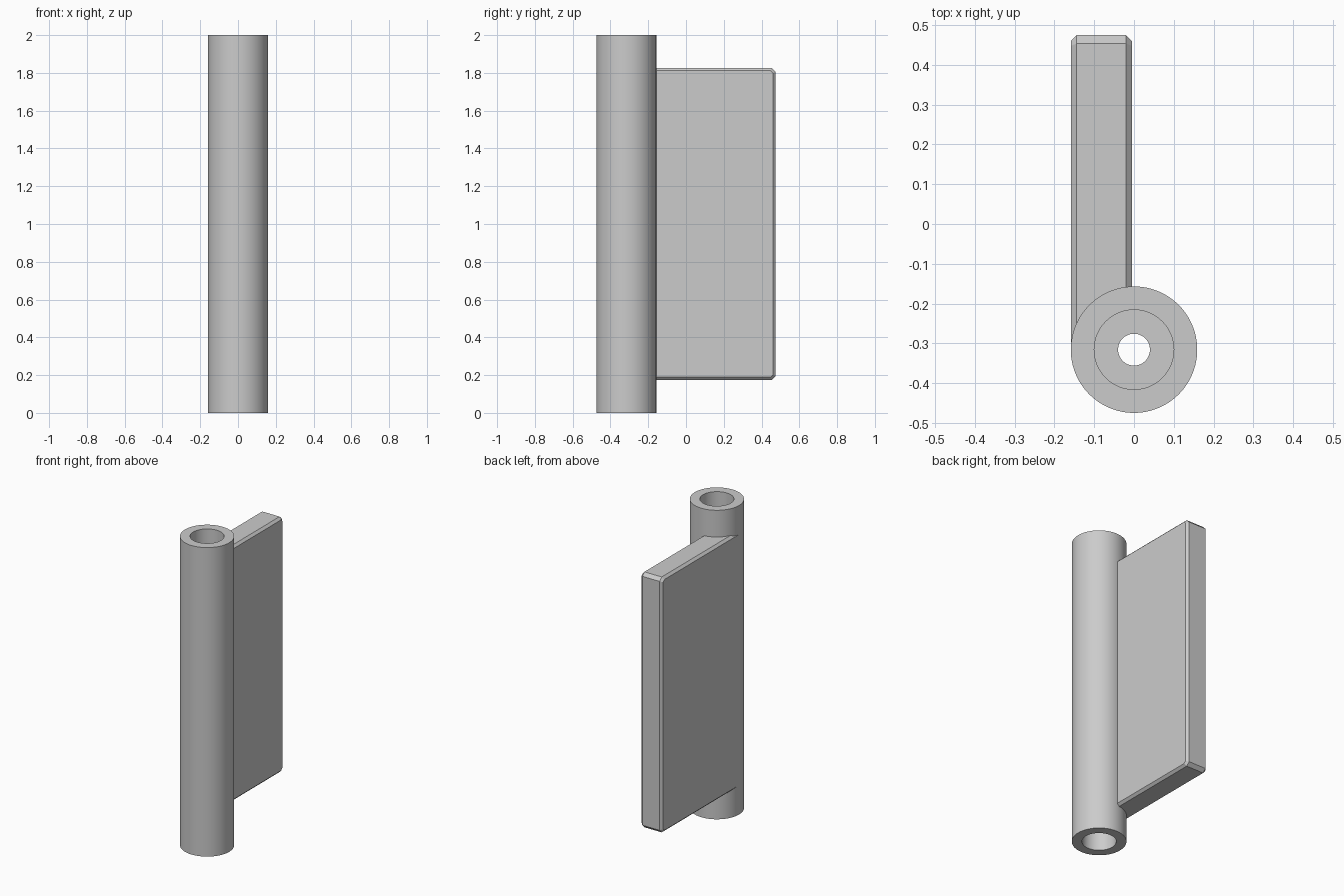
import bpy, bmesh
from math import cos, sin, tau

old = bpy.data.objects.get("Cube")
if old:
    bpy.data.objects.remove(old, do_unlink=True)

CY = -0.316          # pivot axis position
R_OUT, R_BORE, R_HOLE = 0.159, 0.1, 0.04
SEGMENTS = 96

grey = bpy.data.materials.new("plain grey")
grey.use_nodes = True
grey.diffuse_color = (0.6, 0.6, 0.6, 1)
grey.node_tree.nodes["Principled BSDF"].inputs["Base Color"].default_value = grey.diffuse_color


def make_object(name, bm):
    bmesh.ops.recalc_face_normals(bm, faces=bm.faces)
    mesh = bpy.data.meshes.new(name)
    bm.to_mesh(mesh)
    bm.free()
    mesh.materials.append(grey)
    obj = bpy.data.objects.new(name, mesh)
    bpy.context.collection.objects.link(obj)
    return obj


def lathe(name, profile):
    """Closed (radius, z) loop revolved about the pivot axis."""
    bm = bmesh.new()
    rings = [[bm.verts.new((r * cos(tau * i / SEGMENTS), CY + r * sin(tau * i / SEGMENTS), z))
              for i in range(SEGMENTS)] for r, z in profile]
    for a, b in zip(rings, rings[1:] + rings[:1]):
        for i in range(SEGMENTS):
            j = (i + 1) % SEGMENTS
            bm.faces.new((a[i], a[j], b[j], b[i]))
    return make_object(name, bm)


# Knuckle tube: wide bores from both ends, narrow pin hole through the middle web
barrel = lathe("hinge_barrel", [
    (R_OUT, 0), (R_OUT, 2), (R_BORE, 2), (R_BORE, 1.1), (R_HOLE, 1.1),
    (R_HOLE, 0.9), (R_BORE, 0.9), (R_BORE, 0)])

# Leaf plate: outline with cut far corners, extruded and chamfered on both faces
Z0, Z1, Y1, CUT = 0.174, 1.827, 0.475, 0.021
outline = [(CY, Z0), (Y1 - CUT, Z0), (Y1, Z0 + CUT),
           (Y1, Z1 - CUT), (Y1 - CUT, Z1), (CY, Z1)]
bm = bmesh.new()
face = bm.faces.new([bm.verts.new((-R_OUT, y, z)) for y, z in outline])
grown = bmesh.ops.extrude_face_region(bm, geom=[face])["geom"]
bmesh.ops.translate(bm, verts=[v for v in grown if isinstance(v, bmesh.types.BMVert)],
                    vec=(0.154, 0, 0))
bmesh.ops.recalc_face_normals(bm, faces=bm.faces)
rim = [e for e in bm.edges
       if abs(e.verts[0].co.x - e.verts[1].co.x) < 0.001
       and max(v.co.y for v in e.verts) > CY + 0.01]
bmesh.ops.bevel(bm, geom=rim, offset=0.015, segments=1, profile=0.5, affect='EDGES')
leaf = make_object("hinge_leaf", bm)

# Trim the leaf so it ends inside the tube wall
bm = bmesh.new()
bmesh.ops.create_cone(bm, cap_ends=True, segments=SEGMENTS, radius1=0.15, radius2=0.15, depth=3)
bmesh.ops.translate(bm, verts=bm.verts, vec=(0, CY, 1))
cutter = make_object("leaf_cutter", bm)
cutter.hide_render = True
trim = leaf.modifiers.new("trim", 'BOOLEAN')
trim.operation = 'DIFFERENCE'
trim.solver = 'EXACT'
trim.object = cutter
bpy.context.view_layer.objects.active = leaf
bpy.ops.object.modifier_apply(modifier=trim.name)
bpy.data.objects.remove(cutter, do_unlink=True)

# Smooth round walls, sharp rims
bpy.ops.object.select_all(action='DESELECT')
barrel.select_set(True)
bpy.context.view_layer.objects.active = barrel
bpy.ops.object.shade_smooth_by_angle()
